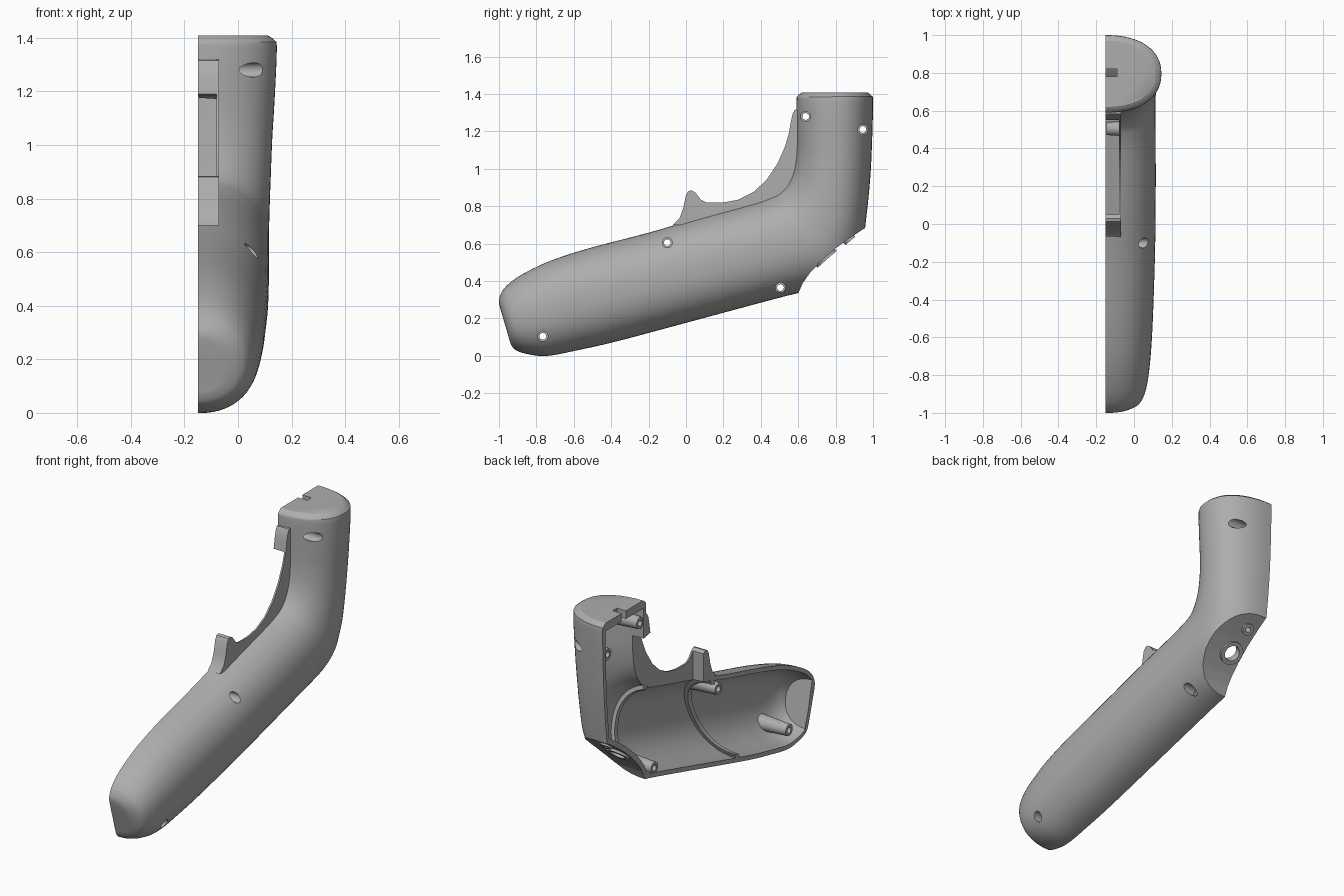
import bpy, bmesh, math
from mathutils import Vector

if "Cube" in bpy.data.objects:
    bpy.data.objects.remove(bpy.data.objects["Cube"])

grey = bpy.data.materials.new("plain grey plastic")
grey.use_nodes = True
COLOR = (0.42, 0.42, 0.42, 1)
grey.diffuse_color = COLOR
grey.node_tree.nodes["Principled BSDF"].inputs["Base Color"].default_value = COLOR

SPLIT = -0.15      # flat plane where the half shell is open
WALL = 0.026

# Stations along the grip: upper point (y, z), lower point (y, z), depth
STATIONS = [
    (-.995, .26, -.945, .09, .08), (-1.0, .30, -.935, .06, .13),
    (-.98, .35, -.91, .03, .18), (-.93, .40, -.84, .008, .21),
    (-.85, .45, -.74, .0, .228), (-.72, .51, -.58, .03, .242),
    (-.52, .575, -.38, .075, .252), (-.195, .66, -.05, .163, .262),
    (.07, .738, .22, .236, .265), (.35, .815, .5, .311, .265),
    (.44, .845, .65, .35, .265), (.50, .875, .85, .42, .265),
    (.545, .925, .94, .60, .268), (.575, 1.0, .965, .75, .272),
    (.588, 1.1, .985, .95, .278), (.59, 1.2, .995, 1.15, .287),
    (.59, 1.36, 1.0, 1.36, .295), (.597, 1.39, .993, 1.39, .287),
    (.62, 1.408, .97, 1.408, .263)]


def make_object(name, bm):
    bmesh.ops.recalc_face_normals(bm, faces=bm.faces)
    mesh = bpy.data.meshes.new(name)
    bm.to_mesh(mesh)
    bm.free()
    mesh.materials.append(grey)
    obj = bpy.data.objects.new(name, mesh)
    bpy.context.collection.objects.link(obj)
    return obj


def smooth_stations(rows, steps=4):
    """Catmull-Rom interpolation between neighbouring stations."""
    rows = [Vector(r) for r in rows]
    out = []
    for i in range(len(rows) - 1):
        a, b, c, d = (rows[max(i - 1, 0)], rows[i], rows[i + 1],
                      rows[min(i + 2, len(rows) - 1)])
        for k in range(steps):
            t = k / steps
            out.append(0.5 * (2 * b + (c - a) * t + (2 * a - 5 * b + 4 * c - d) * t ** 2
                              + (3 * b - a - 3 * c + d) * t ** 3))
    return out + [rows[-1]]


def loft(name, rows, inset=0.0, extend=0.0, segments=32, power=2.25):
    """Half-oval sections skinned along the grip, closed into a solid."""
    bm = bmesh.new()
    rings = []
    for s in smooth_stations(rows):
        top, low = Vector((0, s[0], s[1])), Vector((0, s[2], s[3]))
        step = (low - top).normalized() * inset
        top, low = top + step, low - step
        mid, half = (top + low) / 2, (top - low) / 2
        pts = []
        for k in range(segments + 1):
            a = math.pi * k / segments
            c = math.cos(a)
            sn = 0 if k in (0, segments) else math.sin(a)
            p = mid + half * math.copysign(abs(c) ** (2 / power), c)
            p.x = SPLIT + (s[4] - inset) * sn ** (2 / power)
            pts.append(p)
        if extend:
            back = Vector((-extend, 0, 0))
            pts = [pts[0] + back] + pts + [pts[-1] + back]
        rings.append([bm.verts.new(p) for p in pts])
    for r, q in zip(rings, rings[1:]):
        for i in range(len(r)):
            j = (i + 1) % len(r)
            bm.faces.new((r[i], r[j], q[j], q[i]))
    bm.faces.new(rings[0])
    bm.faces.new(rings[-1])
    return make_object(name, bm)


def prism(name, outline, x0, x1):
    """Side outline (y, z) extruded across x."""
    bm = bmesh.new()
    face = bm.faces.new([bm.verts.new((x0, y, z)) for y, z in outline])
    geom = bmesh.ops.extrude_face_region(bm, geom=[face], use_keep_orig=True)["geom"]
    bmesh.ops.translate(bm, vec=(x1 - x0, 0, 0),
                        verts=[v for v in geom if isinstance(v, bmesh.types.BMVert)])
    return make_object(name, bm)


def rod(name, start, end, r1, r2=None):
    """Round post or drill between two points."""
    start, end = Vector(start), Vector(end)
    bm = bmesh.new()
    bmesh.ops.create_cone(bm, cap_ends=True, segments=28, radius1=r1,
                          radius2=r1 if r2 is None else r2, depth=(end - start).length)
    bm.transform((end - start).to_track_quat('Z', 'Y').to_matrix().to_4x4())
    bmesh.ops.translate(bm, vec=(start + end) / 2, verts=bm.verts)
    return make_object(name, bm)


def boolean(target, tool, operation='DIFFERENCE'):
    mod = target.modifiers.new("cut", 'BOOLEAN')
    mod.operation, mod.object, mod.solver = operation, tool, 'EXACT'
    with bpy.context.temp_override(object=target, active_object=target):
        bpy.ops.object.modifier_apply(modifier=mod.name)
    bpy.data.objects.remove(tool)


# Concave heel: the same curve trims the body and, moved inward, the cavity
HEEL = [(.598, .33), (.625, .39), (.66, .44), (.72, .505), (.80, .575), (.88, .633), (.952, .68)]
BELOW = [(1.2, .70), (1.2, .1), (.598, .1)]
heel_axis = Vector((0, .66, -.75))

shell = loft("grip_shell", STATIONS)
boolean(shell, prism("heel_cut", HEEL + BELOW, -.3, .3))

# Cavity solid, with everything that stays inside removed from it
cavity = loft("cavity", STATIONS[2:17], WALL, extend=.05)
boolean(cavity, prism("heel_wall", [(y - .022, z + .022) for y, z in HEEL + BELOW], -.4, .4))

# Two stiffening hoops
for (y0, z0), (y1, z1) in (((.02, .80), (-.32, .02)), ((.48, .92), (.64, .25))):
    w = .016
    hoop = prism("hoop", [(y0 - w, z0), (y0 + w, z0), (y1 + w, z1), (y1 - w, z1)], SPLIT, .3)
    boolean(hoop, loft("hoop_inside", STATIONS[2:17], WALL + .022, extend=.1))
    boolean(cavity, hoop)

# Screw posts
SCREWS = [(.64, 1.28), (.945, 1.21), (-.10, .605), (.505, .365), (-.765, .105)]
for y, z in SCREWS:
    boolean(cavity, rod("post", (SPLIT + .005, y, z), (.2, y, z), .034, .056))
boolean(shell, cavity)

# Heel fittings: raised collars with drilled holes
for (x, y, z), collar, hole in (((-.074, .745, .527), .068, .045), ((-.085, .87, .626), .034, .015)):
    p = Vector((x, y, z))
    boolean(shell, rod("collar", p - heel_axis * .02, p + heel_axis * .014, collar), 'UNION')
    boolean(shell, rod("drill", p - heel_axis * .08, p + heel_axis * .1, hole))

# Screw holes with wider counterbores
for y, z in SCREWS:
    boolean(shell, rod("screw_drill", (-.3, y, z), (.3, y, z), .018))
    boolean(shell, rod("counterbore", (-.03, y, z), (.3, y, z), .027))

# Cord hole in the tip, slot in the top, trigger opening in the front
boolean(shell, rod("cord_hole", (SPLIT, -1.1, .14), (SPLIT, -.85, .207), .04))
boolean(shell, prism("top_slot", [(.78, 1.3), (.82, 1.3), (.82, 1.5), (.78, 1.5)], -.2, -.09))
boolean(shell, prism("trigger_opening", [
    (.05, .85), (.3, .9), (.45, 1.0), (.5, 1.18), (.64, 1.18), (.64, 1.0),
    (.56, .84), (.45, .77), (.3, .74), (.05, .66)], -.2, -.08))

# Trigger guard: thin side web, with a bump and a hook across its ends
BUMP = [(-.07, .70), (-.035, .735), (-.015, .79), (0, .86), (.012, .88), (.03, .885), (.05, .873)]
SWEEP = [(.08, .835), (.11, .82), (.2, .82), (.28, .835), (.36, .875), (.43, .94), (.49, 1.03), (.53, 1.12)]
HOOK = [(.55, 1.19), (.56, 1.25), (.57, 1.295), (.582, 1.315), (.60, 1.32)]
INSIDE = [(.612, 1.32), (.612, 1.05), (.585, .94), (.54, .86), (.45, .805), (.3, .765), (.05, .70)]
guard = [prism("trigger_guard_web", BUMP + SWEEP + HOOK + INSIDE, -.08, -.07),
         prism("trigger_guard_bump", BUMP + [(.05, .71)], SPLIT, -.08),
         prism("trigger_guard_hook", HOOK + [(.612, 1.32), (.612, 1.18)], SPLIT, -.08)]

# Smooth rounded surfaces, keep the cut edges sharp
bpy.context.view_layer.update()
bpy.ops.object.select_all(action='DESELECT')
for part in [shell] + guard:
    part.select_set(True)
bpy.context.view_layer.objects.active = shell
bpy.ops.object.shade_smooth_by_angle(angle=math.radians(32))
